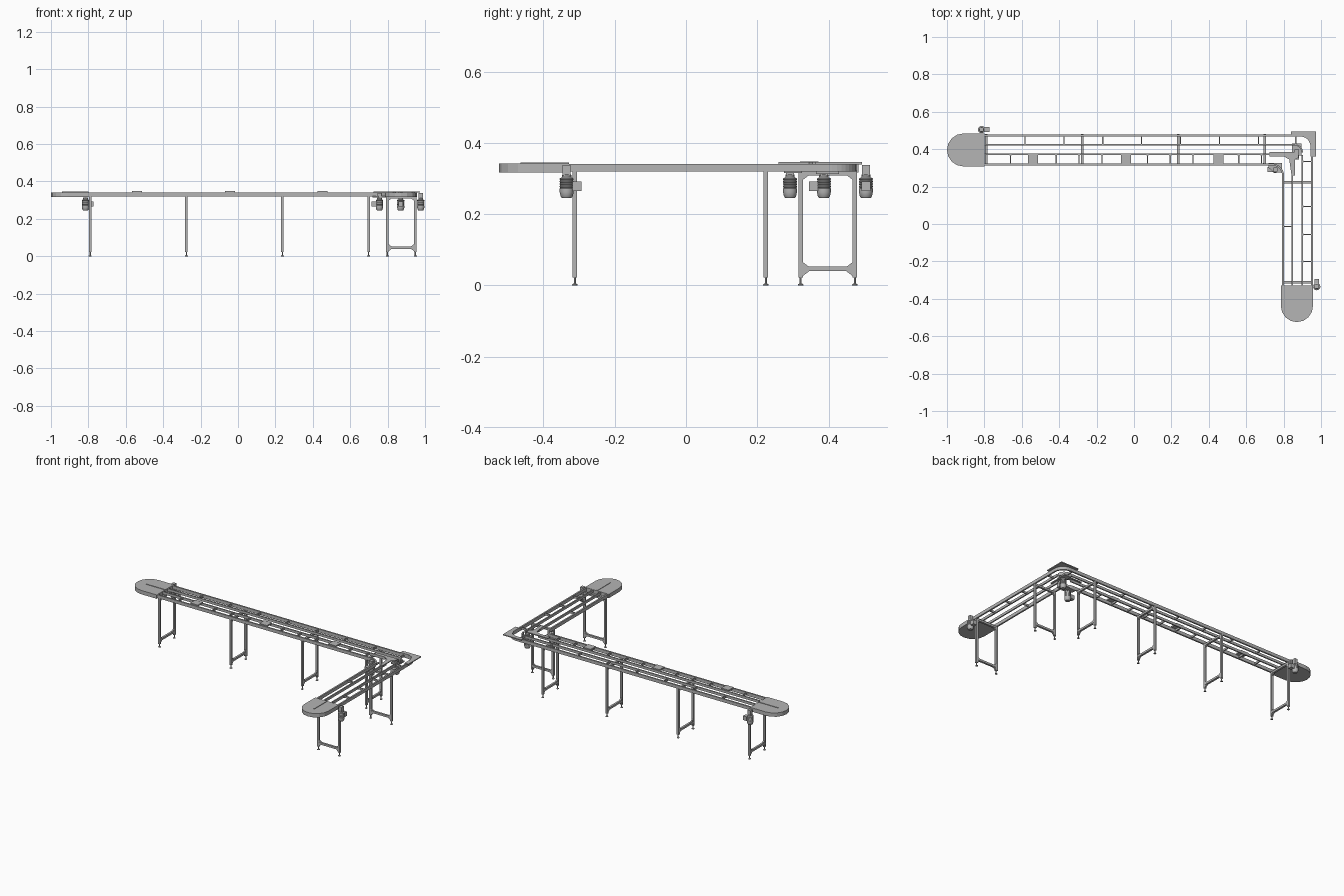
import bpy, bmesh, math
from mathutils import Vector

cube = bpy.data.objects.get("Cube")
if cube:
    bpy.data.objects.remove(cube, do_unlink=True)


def material(name, value):
    m = bpy.data.materials.new(name)
    m.use_nodes = True
    col = (value, value, value, 1)
    m.diffuse_color = col
    m.node_tree.nodes["Principled BSDF"].inputs["Base Color"].default_value = col
    return m


GREY = material("machine grey", 0.46)


def finish(name, bm):
    bmesh.ops.recalc_face_normals(bm, faces=bm.faces)
    me = bpy.data.meshes.new(name)
    bm.to_mesh(me)
    bm.free()
    me.materials.append(GREY)
    ob = bpy.data.objects.new(name, me)
    bpy.context.collection.objects.link(ob)
    return ob


def prism(name, pts, lo, hi, place=lambda a, b, h: (a, b, h)):
    """Extrude a flat outline between two heights."""
    bm = bmesh.new()
    face = bm.faces.new([bm.verts.new(place(a, b, lo)) for a, b in pts])
    ext = bmesh.ops.extrude_face_region(bm, geom=[face])
    step = Vector(place(0, 0, hi)) - Vector(place(0, 0, lo))
    bmesh.ops.translate(bm, vec=step, verts=[v for v in ext["geom"] if isinstance(v, bmesh.types.BMVert)])
    return finish(name, bm)


def rect(a0, a1, b0, b1):
    return [(a0, b0), (a1, b0), (a1, b1), (a0, b1)]


def lathe(name, x, y, profile, sides=20):
    """Spin a radius/height profile about a vertical axis."""
    bm = bmesh.new()
    rings = []
    for r, z in profile:
        rings.append([bm.verts.new((x + r * math.cos(t * math.tau / sides),
                                    y + r * math.sin(t * math.tau / sides), z)) for t in range(sides)])
    for low, high in zip(rings, rings[1:]):
        for i in range(sides):
            j = (i + 1) % sides
            bm.faces.new((low[i], low[j], high[j], high[i]))
    bm.faces.new(rings[0])
    bm.faces.new(rings[-1])
    return finish(name, bm)


# Axis mappings: u runs along a conveyor, v runs across it
def along_x(u, v, z):
    return (u, v, z)


def along_y(u, v, z):
    return (v, u, z)


def leg_frame(name, u, v0, v1, axis):
    """Two posts with feet, beams and corner gussets."""
    def upright(v, z, h):
        return axis(h, v, z)
    w = 0.0065
    lo, hi = u - w, u + w
    for v, s in ((v0, 1), (v1, -1)):
        prism(name + "_post", rect(v - w, v + w, 0.022, 0.322), lo, hi, upright)
        x, y, _ = axis(u, v, 0)
        lathe(name + "_foot", x, y, [(0.008, 0), (0.008, 0.003), (0.003, 0.006), (0.003, 0.024)], 10)
        for z, k in ((0.052, 1), (0.04, -1), (0.31, -1)):
            prism(name + "_gusset", [(v, z), (v + s * 0.024, z), (v, z + k * 0.018)], lo + 0.002, hi - 0.002, upright)
    prism(name + "_lower_beam", rect(v0, v1, 0.04, 0.053), lo, hi, upright)
    prism(name + "_upper_beam", rect(v0, v1, 0.309, 0.322), lo, hi, upright)


def spacer(name, u, v0, v1, axis, flare=0.007):
    """Rail spacer flared where it meets the rails."""
    w = 0.003
    pts = [(u - w - flare, v0), (u + w + flare, v0), (u + w, v0 + flare), (u + w, v1 - flare),
           (u + w + flare, v1), (u - w - flare, v1), (u - w, v1 - flare), (u - w, v0 + flare)]
    prism(name, pts, 0.325, 0.338, axis)


def end_cover(name, joint, tip, v0, v1, axis):
    """Rounded housing over the return wheel."""
    mid, r = (v0 + v1) / 2, (v1 - v0) / 2
    pts = [(joint, v0)]
    for i in range(9):
        t = math.pi * i / 8
        pts.append((tip + r - r * math.sin(t), mid - r * math.cos(t)))
    pts.append((joint, v1))
    prism(name, pts, 0.317, 0.342, axis)
    prism(name + "_seam", rect(tip + 0.06, joint, mid - 0.003, mid + 0.003), 0.342, 0.345, axis)


def motor(name, x, y, dx, dy):
    """Hanging geared motor with a terminal box on one side."""
    profile = [(0.013, 0.245), (0.017, 0.25), (0.0195, 0.262), (0.0195, 0.272)]
    for k in range(4):
        z = 0.273 + k * 0.007
        profile += [(0.018, z), (0.018, z + 0.002), (0.0195, z + 0.003), (0.0195, z + 0.006)]
    profile += [(0.013, 0.304), (0.013, 0.31), (0.011, 0.312), (0.011, 0.322)]
    body = lathe(name + "_body", x, y, profile)
    body.select_set(True)
    bpy.context.view_layer.objects.active = body
    bpy.ops.object.shade_smooth_by_angle()
    body.select_set(False)
    prism(name + "_gearbox", rect(x - 0.011, x + 0.011, y - 0.011, y + 0.011), 0.308, 0.338)
    cx, cy = x + dx * 0.029, y + dy * 0.029
    prism(name + "_terminal_box", rect(cx - 0.013, cx + 0.013, cy - 0.013, cy + 0.013), 0.265, 0.292)


def rail(name, u0, u1, v, axis, half=0.005, low=0.32, top=0.341):
    prism(name, rect(u0, u1, v - half, v + half), low, top, axis)


# Long conveyor
rail("long_back_rail", -0.81, 0.89, 0.473, along_x)
rail("long_front_rail", -0.81, 0.74, 0.318, along_x)
rail("long_inner_back_rail", -0.81, 0.87, 0.4225, along_x, 0.004, 0.325)
rail("long_inner_front_rail", -0.81, 0.80, 0.372, along_x, 0.004, 0.325)
end_cover("long_end_cover", -0.8, -1.0, 0.3075, 0.484, along_x)
for i in range(7):
    spacer("long_back_spacer", -0.583 + i * 0.208, 0.4225, 0.473, along_x, 0.001)
for i in range(12):
    spacer("long_front_spacer", -0.66 + i * 0.122, 0.318, 0.372, along_x)
for u in (-0.54, -0.043, 0.452):
    prism("transfer_plate", rect(u - 0.027, u + 0.027, 0.32, 0.372), 0.339, 0.348)
for u in (-0.79, -0.276, 0.237, 0.698):
    leg_frame("long_leg", u, 0.322, 0.474, along_x)

# Short conveyor
rail("short_outer_rail", -0.335, 0.41, 0.952, along_y)
rail("short_inner_rail", -0.335, 0.27, 0.797, along_y)
rail("short_middle_outer_rail", -0.335, 0.37, 0.9, along_y, 0.004, 0.325)
rail("short_middle_inner_rail", -0.335, 0.31, 0.846, along_y, 0.004, 0.325)
end_cover("short_end_cover", -0.329, -0.5245, 0.785, 0.957, along_y)
for u in (0.094, -0.056, -0.2):
    spacer("short_outer_spacer", u, 0.9, 0.952, along_y)
spacer("short_inner_spacer", -0.013, 0.797, 0.846, along_y, 0.001)
for u in (-0.312, 0.224):
    leg_frame("short_leg", u, 0.798, 0.948, along_y)


# Corner rails and covers
def bend(name, cx, cy, r, start, half=0.005):
    outer, inner = [], []
    for i in range(9):
        t = start + i * math.pi / 16
        outer.append((cx + (r + half) * math.cos(t), cy + (r + half) * math.sin(t)))
        inner.append((cx + (r - half) * math.cos(t), cy + (r - half) * math.sin(t)))
    prism(name, outer + inner[::-1], 0.32, 0.341)


bend("outer_corner_rail", 0.889, 0.41, 0.063, 0)
bend("middle_corner_rail", 0.86, 0.3825, 0.04, 0, 0.004)
bend("inner_corner_rail", 0.739, 0.26, 0.058, 0)
prism("outer_corner_plate", [(0.84, 0.494), (0.84, 0.468), (0.9, 0.468), (0.93, 0.455), (0.945, 0.42),
                             (0.945, 0.362), (0.972, 0.362), (0.972, 0.494)], 0.34, 0.346)
prism("inner_corner_plate", [(0.725, 0.385), (0.725, 0.362), (0.80, 0.362), (0.83, 0.345),
                             (0.842, 0.26), (0.86, 0.26), (0.86, 0.345), (0.88, 0.355), (0.88, 0.385)], 0.34, 0.346)
prism("lower_corner_plate", [(0.72, 0.325), (0.72, 0.3), (0.75, 0.275), (0.79, 0.275), (0.79, 0.325)], 0.315, 0.322)
prism("corner_motor_mount", rect(0.845, 0.895, 0.365, 0.43), 0.313, 0.322)
spacer("corner_spacer", 0.865, 0.4225, 0.473, along_x)
spacer("corner_spacer", 0.335, 0.9, 0.952, along_y)

# Drive motors
motor("long_end_motor", -0.815, 0.505, 1, 0)
motor("short_end_motor", 0.977, -0.335, 0, 1)
motor("inner_corner_motor", 0.756, 0.292, -1, 0)
motor("corner_motor", 0.87, 0.387, 0, -1)
